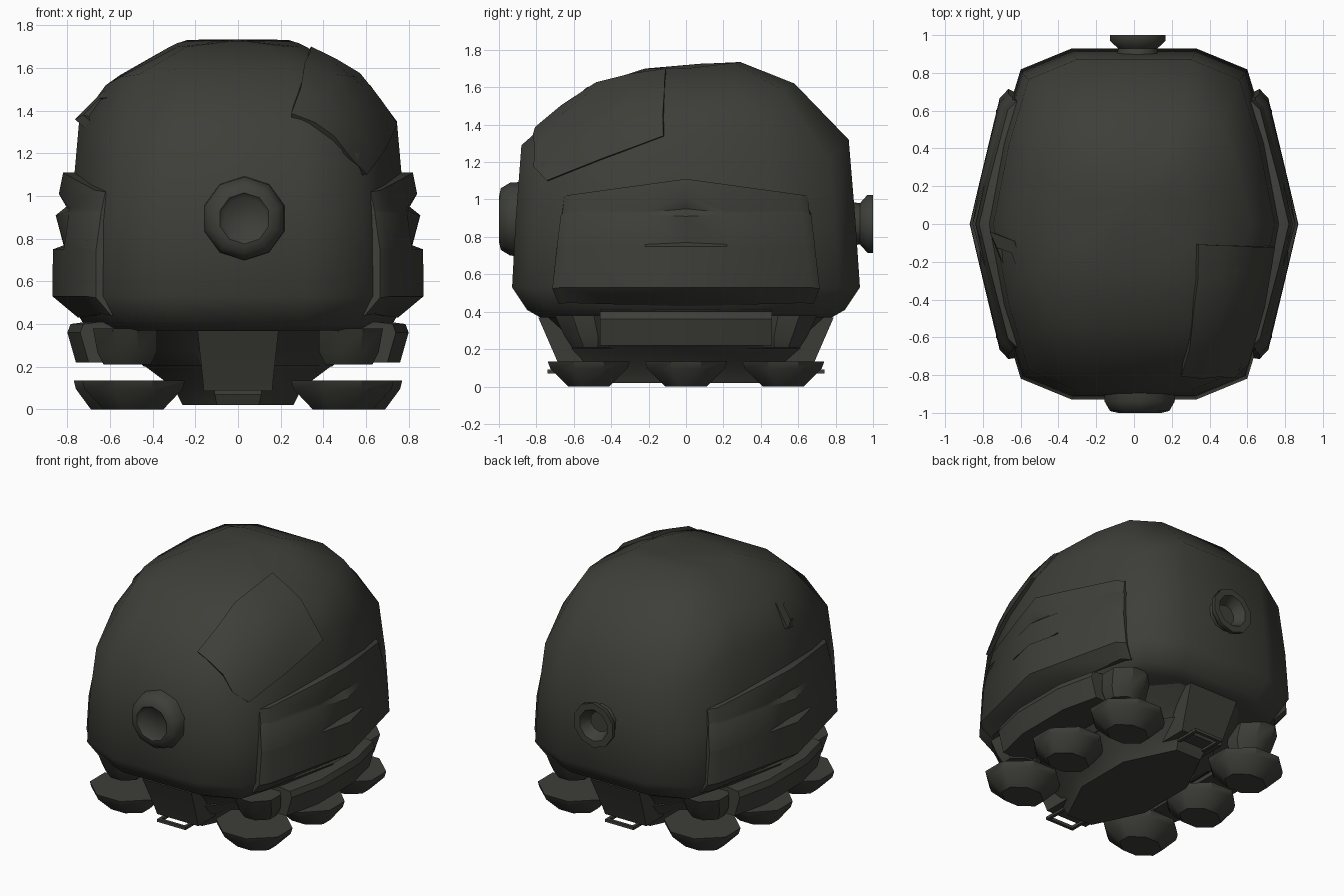
import bpy, bmesh, math
from mathutils import Vector
from mathutils.bvhtree import BVHTree

if "Cube" in bpy.data.objects:
    bpy.data.objects.remove(bpy.data.objects["Cube"])

mat = bpy.data.materials.new("dark olive metal")
mat.diffuse_color = (0.048, 0.048, 0.041, 1)
mat.use_nodes = True
mat.node_tree.nodes["Principled BSDF"].inputs["Base Color"].default_value = mat.diffuse_color


def finish(name, bm, angle=35):
    bmesh.ops.recalc_face_normals(bm, faces=bm.faces)
    me = bpy.data.meshes.new(name)
    bm.to_mesh(me)
    bm.free()
    me.materials.append(mat)
    ob = bpy.data.objects.new(name, me)
    bpy.context.collection.objects.link(ob)
    bpy.ops.object.select_all(action='DESELECT')
    ob.select_set(True)
    bpy.context.view_layer.objects.active = ob
    bpy.ops.object.shade_smooth_by_angle(angle=math.radians(angle))
    return ob


def loft(name, rings, angle=35, closed=False):
    """Skin a row of equal rings; cap the ends, or join last to first."""
    bm = bmesh.new()
    vs = [[bm.verts.new(p) for p in r] for r in rings]
    pairs = list(zip(vs, vs[1:])) + ([(vs[-1], vs[0])] if closed else [])
    for a, b in pairs:
        for i in range(len(a)):
            j = (i + 1) % len(a)
            bm.faces.new((a[i], a[j], b[j], b[i]))
    if not closed:
        bm.faces.new(vs[0][::-1])
        bm.faces.new(vs[-1])
    return finish(name, bm, angle)


def octagon(hx, hy, z, cx=0, cy=0, c=0.38):
    pts = [(c, -1), (1, -c), (1, c), (c, 1), (-c, 1), (-1, c), (-1, -c), (-c, -1)]
    return [(cx + hx * x, cy + hy * y, z) for x, y in pts]


# Domed shell: (z front, z side, z back, half width, y front, y back, corner drop)
half = [(.41, -1), (.75, -.88), (.89, -.48), (1, 0), (.89, .48), (.75, .88), (.41, 1)]
plan = half + [(-x, y) for x, y in reversed(half)]
levels = [(.37, .37, .37, .66, .78, .78, 0), (.41, .41, .41, .73, .85, .85, 0),
          (.53, .53, .53, .80, .93, .93, 0), (.9, .9, .9, .785, .91, .905, .03),
          (1.29, 1.35, 1.32, .745, .88, .87, .11), (1.60, 1.52, 1.62, .62, .53, .58, .02),
          (1.70, 1.70, 1.735, .32, .22, .29, 0)]
rings = []
for zf, zs, zb, hx, yf, yb, drop in levels:
    rings.append([(hx * x, y * (yf if y < 0 else yb),
                   zs + ((zf if y < 0 else zb) - zs) * abs(y) - drop * (abs(y) == .88)) for x, y in plan])
rings.append([(x * .08, y * .08 + .12, 1.728) for x, y, z in rings[-1]])
shell = loft("shell", rings, 60)
bm = bmesh.new()
bm.from_mesh(shell.data)
tree = BVHTree.FromBMesh(bm)
bm.free()

# Side armour panels with a notched vent in the middle and rounded ends
centre = [(.82, 1.11), (.84, 1.01), (.805, .95), (.855, .91), (.815, .77), (.868, .75), (.87, .53), (.75, .43)]
plain = [(.82, 1.08), (.84, .94), (.842, .93), (.845, .92), (.867, .76), (.868, .75), (.87, .53), (.76, .435)]
near = [(.81, 1.027), (.83, .94), (.832, .93), (.835, .92), (.862, .76), (.863, .75), (.868, .53), (.79, .447)]
end = [(x - .035, z - .007) for x, z in near]
reach = [.65, .66, .66, .67, .69, .69, .715, .68]
for side, word in ((1, "right"), (-1, "left")):
    rings = []
    for prof, y0 in ((end, -1), (near, -.93), (plain, -.22), (centre, 0), (plain, .22), (near, .93), (end, 1)):
        ring = []
        for (x, z), r in zip(prof, reach):
            y = y0 * r if abs(y0) > .5 else y0
            ring.append((side * (x - .235 * abs(y)), y, z))
        for k, d in ((7, .16), (0, .12)):
            x, y, z = ring[k]
            ring.append((x - side * d, y, z))
        rings.append(ring)
    loft(word + "_side_panel", rings, 42)


# Armour patch laid over the front upper corner
def wrapped_plate(name, corners, n, lift, thick):
    a, b, c, d = map(Vector, corners)
    bm = bmesh.new()
    top, low = [], []
    for i in range(n + 1):
        for j in range(n + 1):
            u, v = i / n, j / n
            p = (a * (1 - u) + b * u) * (1 - v) + (d * (1 - u) + c * u) * v
            loc, nor, _, _ = tree.find_nearest(p)
            if (p - loc).dot(nor) < lift:
                p = loc + nor * lift
            top.append(bm.verts.new(p))
            low.append(bm.verts.new(loc - nor * thick))
    k = n + 1
    for i in range(n):
        for j in range(n):
            q = (i * k + j, i * k + k + j, i * k + k + j + 1, i * k + j + 1)
            bm.faces.new([top[m] for m in q])
    rim = ([i for i in range(n)] + [i * k + n for i in range(n)]
           + [n * k + n - i for i in range(n)] + [(n - i) * k for i in range(n)])
    for m, o in zip(rim, rim[1:] + rim[:1]):
        bm.faces.new((top[m], top[o], low[o], low[m]))
    bmesh.ops.delete(bm, geom=[v for v in bm.verts if not v.link_faces], context='VERTS')
    return finish(name, bm, 40)


wrapped_plate("shoulder_plate", [(.34, -.11, 1.70), (.25, -.8, 1.38), (.59, -.74, 1.1), (.74, -.12, 1.34)], 4, .025, .03)

# Diamond hatch standing off the left upper side
dia = [Vector(p) for p in ((-.765, -.04, 1.36), (-.634, -.09, 1.49), (-.535, -.39, 1.5), (-.615, -.43, 1.23))]
mid = sum(dia, Vector()) / 4
nor = (dia[2] - dia[0]).cross(dia[3] - dia[1]).normalized()
if nor.x > 0:
    nor = -nor
loft("diamond_hatch", [[mid + (p - mid) * s + nor * o for p in dia]
                       for s, o in ((.8, -.05), (1, 0), (.6, .015), (.5, -.02))], 20)


# Round ports at front and back: (radius, y) profiles
def port(name, cx, cz, prof):
    loft(name, [[(cx + r * math.cos((i + .5) * math.tau / 10), y, cz + r * math.sin((i + .5) * math.tau / 10))
                 for i in range(10)] for r, y in prof], 50)


port("front_port", .03, .895, [(.2, -.86), (.195, -.94), (.165, -.99), (.12, -1), (.10, -.98)])
port("back_port", .02, .87, [(.12, .86), (.11, .93), (.155, .97), (.155, 1), (.11, 1), (.07, .93)])

# Undercarriage and base
loft("underbody", [octagon(.44, .58, .20), octagon(.54, .64, .28), octagon(.66, .76, .39)])
loft("base_plate", [octagon(.26, .54, .02), octagon(.30, .58, .1), octagon(.44, .62, .205)])

# Rounded skirt boxes along each side, with smaller ones at the corners
box = [(.50, .40), (.72, .41), (.795, .40), (.81, .36), (.77, .22), (.50, .22)]
for s, word in ((1, "right"), (-1, "left")):
    loft(word + "_skirt_box", [[(s * (x if x < .6 else x - dx), y, z) for x, z in box]
                               for y, dx in ((-.46, .07), (-.2, .01), (.2, .01), (.46, .07))], 30)
    for t, end_word in ((-1, "front"), (1, "back")):
        loft(word + "_" + end_word + "_corner_box",
             [octagon(.11, .10, .21, s * .52, t * .51), octagon(.14, .13, .27, s * .52, t * .52),
              octagon(.15, .15, .38, s * .53, t * .55)], 40)

# Six bowl-shaped feet
for s, word in ((1, "right"), (-1, "left")):
    for y, x, w in ((-.52, .49, "front"), (0, .55, "middle"), (.52, .49, "back")):
        h = .22 if y == 0 else .24
        loft(word + "_" + w + "_foot", [octagon(.14, .11, .005, s * x, y), octagon(h - .01, .205, .1, s * x, y),
                                        octagon(h, .22, .14, s * x, y)], 38)

# Tapered end blocks with a thin step frame below
for t, word in ((-1, "front"), (1, "back")):
    loft(word + "_end_block", [[(-w, t * a, z), (w, t * a, z), (w, t * b, z), (-w, t * b, z)]
                               for w, a, b, z in ((.16, .45, .67, .085), (.165, .45, .69, .14), (.19, .45, .79, .37))], 20)
    frame = []
    for sx, sy in ((-1, 0), (1, 0), (1, 1), (-1, 1)):
        def at(k, z):
            return (sx * (.11 - k), t * (.40 + k if sy == 0 else .74 - k), z)
        frame.append([at(0, .07), at(0, .09), at(.022, .09), at(.022, .07)])
    loft(word + "_step_frame", frame, 20, closed=True)

# Rest the model on the ground
for ob in bpy.data.objects:
    if ob.name.endswith("_foot"):
        ob.location.z = -.005
